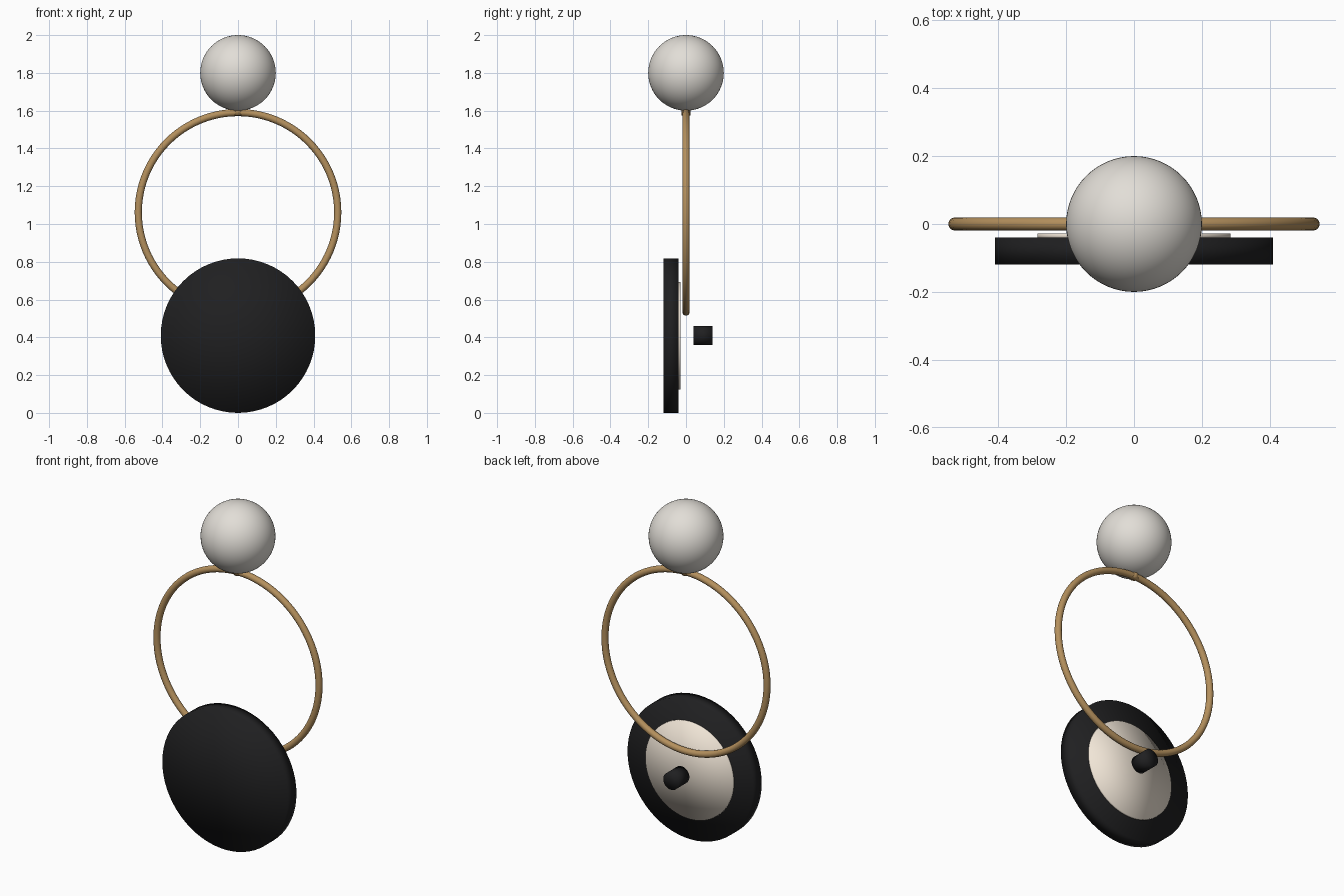
import bpy
from math import pi

if "Cube" in bpy.data.objects:
    bpy.data.objects.remove(bpy.data.objects["Cube"])


def material(name, color):
    mat = bpy.data.materials.new(name)
    mat.diffuse_color = (*color, 1)
    mat.use_nodes = True
    mat.node_tree.nodes["Principled BSDF"].inputs["Base Color"].default_value = mat.diffuse_color
    return mat


brass = material("brass", (0.46, 0.28, 0.11))
black = material("black", (0.014, 0.014, 0.015))
glass = material("opal_glass", (0.76, 0.73, 0.68))
cream = material("cream", (0.88, 0.79, 0.68))


def finish(name, mat):
    obj = bpy.context.object
    obj.name = name
    obj.data.materials.append(mat)
    bpy.ops.object.shade_smooth()
    return obj


def disc(name, radius, y0, y1, z, mat):
    # Cylinder lying along y, softly shaded over its rim
    bpy.ops.mesh.primitive_cylinder_add(
        vertices=64, radius=radius, depth=y1 - y0, end_fill_type='TRIFAN',
        location=(0, (y0 + y1) / 2, z), rotation=(pi / 2, 0, 0))
    return finish(name, mat)


# Glass globe on top
bpy.ops.mesh.primitive_uv_sphere_add(segments=64, ring_count=32, radius=0.2,
                                     location=(0, 0, 1.8))
finish("globe", glass)

# Small socket where the globe meets the ring
bpy.ops.mesh.primitive_cylinder_add(vertices=32, radius=0.023, depth=0.04,
                                    location=(0, 0, 1.595))
finish("globe_socket", brass)

# Upright ring
bpy.ops.mesh.primitive_torus_add(major_segments=96, minor_segments=20,
                                 major_radius=0.528, minor_radius=0.019,
                                 location=(0, 0, 1.062), rotation=(pi / 2, 0, 0))
finish("ring", brass)

# Wall disc, its light backing plate and the separate rear knob
disc("front_disc", 0.409, -0.12, -0.04, 0.409, black)
disc("backing_plate", 0.285, -0.045, -0.028, 0.409, cream)
disc("rear_knob", 0.05, 0.04, 0.14, 0.41, black)
